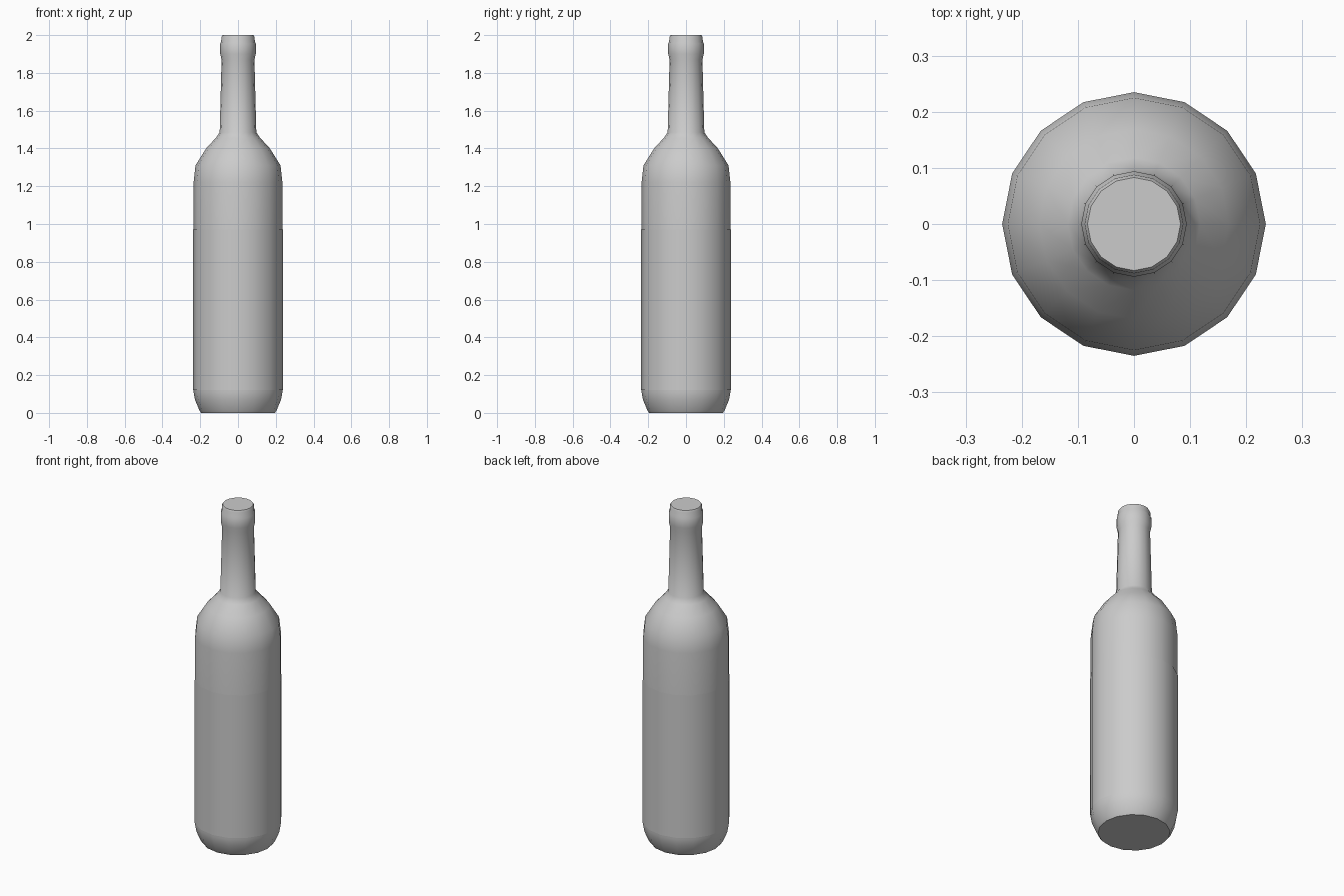
import bpy, bmesh
from math import cos, sin, tau

cube = bpy.data.objects.get("Cube")
if cube:
    bpy.data.objects.remove(cube, do_unlink=True)

# Plain grey glass
glass = bpy.data.materials.new("light_grey")
glass.use_nodes = True
grey = (0.6, 0.6, 0.6, 1)
glass.diffuse_color = grey
glass.node_tree.nodes["Principled BSDF"].inputs["Base Color"].default_value = grey


def lathe(name, profile, sides=16, cap=True):
    """Revolve (radius, height) points round z, closing both ends if wanted."""
    bm = bmesh.new()
    rings = [[bm.verts.new((r * cos(tau * i / sides), r * sin(tau * i / sides), z))
              for i in range(sides)] for r, z in profile]
    for low, high in zip(rings, rings[1:]):
        for i in range(sides):
            j = (i + 1) % sides
            bm.faces.new((low[i], low[j], high[j], high[i]))
    if cap:
        bm.faces.new(rings[0][::-1])
        bm.faces.new(rings[-1])
    mesh = bpy.data.meshes.new(name)
    bm.to_mesh(mesh)
    bm.free()
    mesh.materials.append(glass)
    obj = bpy.data.objects.new(name, mesh)
    bpy.context.collection.objects.link(obj)
    bpy.ops.object.select_all(action="DESELECT")
    obj.select_set(True)
    bpy.context.view_layer.objects.active = obj
    bpy.ops.object.shade_smooth_by_angle(angle=0.9)
    return obj


# Base, body, shoulder, neck, lip and flat stopper top in one profile
lathe("bottle", [
    (0.195, 0), (0.205, 0.015), (0.228, 0.07), (0.235, 0.11),
    (0.235, 1.22), (0.225, 1.31), (0.169, 1.40), (0.118, 1.455), (0.097, 1.485),
    (0.087, 1.87), (0.094, 1.90), (0.094, 1.955),
    (0.089, 1.965), (0.088, 1.99), (0.083, 2.0)])

# Thin wrapped label around the lower body
lathe("label", [(0.237, 0.12), (0.237, 0.97)], cap=False)
